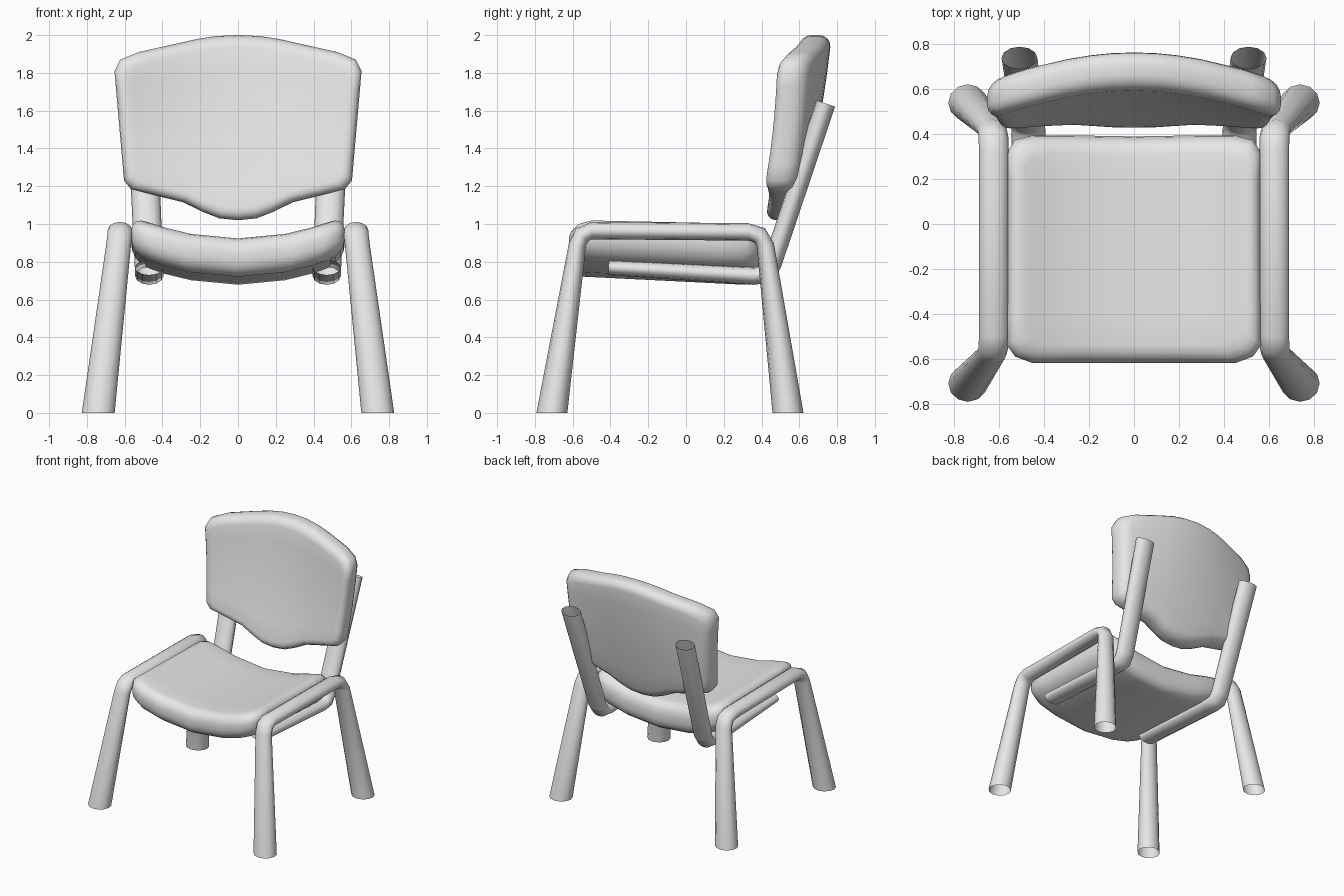
import bpy, bmesh, math
from mathutils import Vector

if "Cube" in bpy.data.objects:
    bpy.data.objects.remove(bpy.data.objects["Cube"], do_unlink=True)

GREY = (0.8, 0.8, 0.8, 1.0)
grey = bpy.data.materials.new("light grey")
grey.use_nodes = True
grey.diffuse_color = GREY
grey.node_tree.nodes["Principled BSDF"].inputs["Base Color"].default_value = GREY


def finish(name, bm):
    bmesh.ops.recalc_face_normals(bm, faces=bm.faces)
    mesh = bpy.data.meshes.new(name)
    bm.to_mesh(mesh)
    bm.free()
    mesh.materials.append(grey)
    obj = bpy.data.objects.new(name, mesh)
    bpy.context.collection.objects.link(obj)
    bpy.ops.object.select_all(action="DESELECT")
    obj.select_set(True)
    bpy.context.view_layer.objects.active = obj
    bpy.ops.object.shade_smooth_by_angle(angle=math.radians(50))


def tube(name, path, side, sides=12):
    """Open oval tube; path points are (x, y, z, half width, half thickness)."""
    bm = bmesh.new()
    rings = []
    for i, (x, y, z, rx, rv) in enumerate(path):
        a, b = path[max(i - 1, 0)], path[min(i + 1, len(path) - 1)]
        along = Vector((0, b[1] - a[1], b[2] - a[2]))
        if z == 0:  # feet are cut level with the floor
            along.y = 0
        along.normalize()
        across = Vector((0, -along.z, along.y))
        ring = []
        for k in range(sides):
            t = math.tau * k / sides
            p = Vector((x + rx * math.cos(t), y, z)) + across * rv * math.sin(t)
            ring.append(bm.verts.new((p.x * side, p.y, p.z)))
        rings.append(ring)
    for a, b in zip(rings, rings[1:]):
        for k in range(sides):
            j = (k + 1) % sides
            bm.faces.new((a[k], a[j], b[j], b[k]))
    finish(name, bm)


def pad(name, half_columns, half, radius, warp, steps=4):
    """Rounded cushion from mirrored (u, low, high) columns, then bent by warp."""
    cols = [(-u, lo, hi) for u, lo, hi in half_columns]
    cols += [c for c in reversed(half_columns) if c[0] > 0]
    n = len(cols)
    width = cols[-1][0]
    low, high = min(c[1] for c in cols), max(c[2] for c in cols)
    mid, reach = (low + high) / 2, (high - low) / 2
    arc = [math.pi / 2 * k / steps for k in range(steps + 1)]
    profile = [(radius * (1 - math.cos(a)), half - radius + radius * math.sin(a))
               for a in arc]
    profile = [(i, -d) for i, d in reversed(profile)] + profile
    bm = bmesh.new()
    rings = []
    for inset, depth in profile:
        su, sv = 1 - inset / width, 1 - inset / reach
        outline = [(u, lo) for u, lo, hi in cols]
        outline += [(u, hi) for u, lo, hi in reversed(cols)]
        rings.append([bm.verts.new((u * su, mid + (v - mid) * sv, depth))
                      for u, v in outline])
    for a, b in zip(rings, rings[1:]):
        for k in range(2 * n):
            j = (k + 1) % (2 * n)
            bm.faces.new((a[k], a[j], b[j], b[k]))
    for ring in (rings[0], rings[-1]):
        for k in range(n - 1):
            bm.faces.new((ring[k], ring[k + 1], ring[-k - 2], ring[-k - 1]))
    # extra rows across the pad so that it bends smoothly
    cross = {bm.edges.get((r[k], r[-k - 1])) for r in rings for k in range(n)}
    bmesh.ops.subdivide_edges(bm, edges=[e for e in cross if e], cuts=6,
                              use_grid_fill=True)
    for v in bm.verts:
        v.co = warp(*v.co)
    finish(name, bm)


# Dished seat, slightly thicker towards the rear
def bend_seat(x, y, d):
    t = y + 0.62
    return x, y, 0.825 + d + 0.1 * (x / 0.51) ** 2 - t * (0.035 - 0.15 * d)


pad("seat",
    [(0.565, -0.54, 0.32), (0.53, -0.59, 0.375), (0.45, -0.62, 0.395),
     (0.29, -0.62, 0.395), (0, -0.62, 0.39)],
    0.1, 0.08, bend_seat)


# Backrest, leaning back and wrapped forward at the sides
def bend_back(x, z, d):
    t = (z - 1.1) / 0.8
    x *= 0.92 + 0.08 * (z - 1.22) / 0.6
    y = 0.52 + 0.215 * t - 0.06 * t * t + d
    return x, y - (0.05 + 0.06 * t) * (x / 0.62) ** 2, z


pad("backrest",
    [(0.655, 1.23, 1.81), (0.62, 1.185, 1.87), (0.52, 1.16, 1.91),
     (0.32, 1.115, 1.955), (0.21, 1.065, 1.98), (0.11, 1.03, 1.995),
     (0, 1.02, 2.0)],
    0.085, 0.065, bend_back)

# Side frames: front leg, rail and rear leg in one bent tube
frame = [
    (0.74, -0.71, 0, 0.087, 0.082),
    (0.632, -0.575, 0.89, 0.066, 0.046),
    (0.626, -0.55, 0.942, 0.066, 0.047),
    (0.625, -0.50, 0.965, 0.066, 0.046),
    (0.625, 0.33, 0.958, 0.066, 0.046),
    (0.626, 0.39, 0.94, 0.066, 0.047),
    (0.632, 0.42, 0.89, 0.066, 0.046),
    (0.74, 0.54, 0, 0.087, 0.082),
]
# Back supports: bar under the seat bent up into a post
support = [
    (0.47, -0.41, 0.77, 0.075, 0.04),
    (0.47, 0.36, 0.725, 0.075, 0.047),
    (0.47, 0.42, 0.733, 0.075, 0.052),
    (0.472, 0.455, 0.785, 0.075, 0.05),
    (0.51, 0.74, 1.638, 0.08, 0.052),
]
for label, side in (("left", 1), ("right", -1)):
    tube(label + "_leg_frame", frame, side)
    tube(label + "_back_support", support, side)
